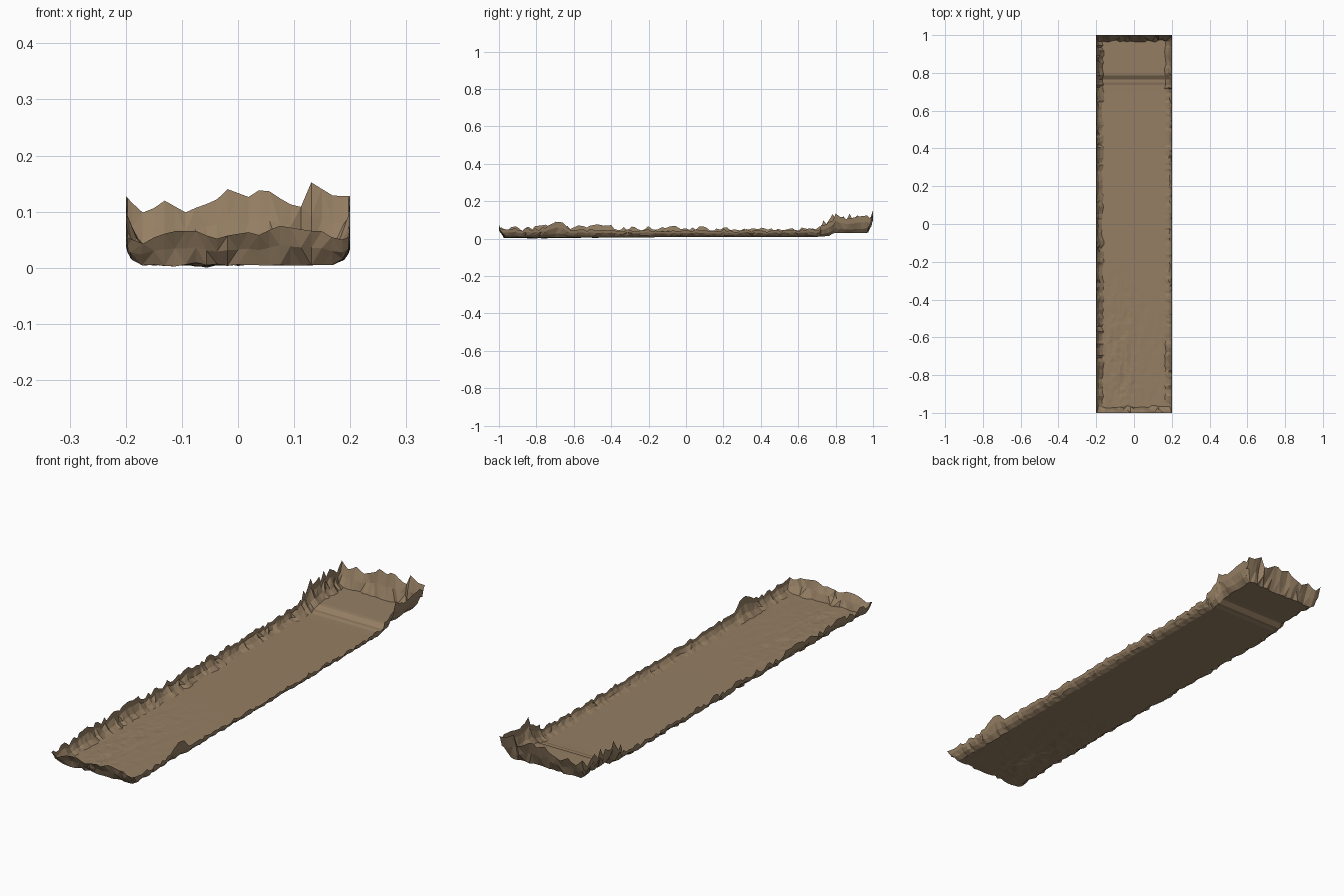
import bpy, bmesh, math, random
from mathutils import noise, Vector

if "Cube" in bpy.data.objects:
    bpy.data.objects.remove(bpy.data.objects["Cube"])

random.seed(7)

def lerp_table(table, t):
    """Piecewise linear profile lookup."""
    if t <= table[0][0]:
        return table[0][1]
    for (a, va), (b, vb) in zip(table, table[1:]):
        if t <= b:
            return va + (vb - va) * (t - a) / (b - a)
    return table[-1][1]

# Rim heights along the four edges, and the floor's long profile
FRONT = [(-.2, .06), (-.165, .046), (-.145, .062), (-.11, .07), (-.06, .07), (-.05, .05), (-.03, .06),
         (.02, .068), (.04, .062), (.07, .08), (.13, .07), (.14, .075), (.18, .052), (.2, .06)]
BACK = [(-.2, .132), (-.165, .1), (-.125, .128), (-.1, .1), (-.06, .118), (-.045, .118), (-.02, .145),
        (.02, .13), (.045, .148), (.075, .128), (.11, .108), (.13, .157), (.17, .132), (.2, .132)]
LEFT = [(-1, .062), (-.85, .055), (-.75, .072), (-.6, .06), (-.47, .08), (-.35, .056), (0, .064),
        (.2, .052), (.6, .058), (.71, .06), (.73, .09), (.78, .122), (.97, .112), (1, .13)]
RIGHT = [(-1, .062), (-.83, .05), (-.76, .06), (-.69, .105), (-.62, .055), (-.4, .048), (0, .05),
         (.5, .046), (.71, .052), (.74, .09), (.8, .125), (.97, .115), (1, .13)]
FLOOR = [(-1, .009), (-.2, .0115), (.7, .014), (.735, .015), (.75, .019), (.765, .019),
         (.785, .032), (.8, .034), (1, .036)]

def floor_height(x, y):
    z = lerp_table(FLOOR, y)
    rough = max(0.0, min(1.0, (-.15 - y) / .5))
    groove = .3 + math.exp(-((x + .07) / .06) ** 2)
    n = noise.noise(Vector((x * 45, y * 9, 2.0))) + .5 * noise.noise(Vector((x * 70, y * 35, 5.0)))
    return z + .005 * rough * groove * n

# Grid lines: rim, two wall folds, wall foot, then floor
side = [(.2, 1), (.197, .62), (.187, .24), (.168, 0)]
inner = [-.168 + .336 * i / 18 for i in range(1, 18)]
cols = [(-x, f) for x, f in side] + [(x, 0) for x in inner] + [(x, f) for x, f in reversed(side)]
end = [(1, 1), (.986, .5), (.967, 0)]
ys = [-.967 + 1.934 * i / 106 for i in range(1, 106)]
ys = [y + random.uniform(-.005, .005) for y in ys if abs(y - .765) > .045]
ys = sorted(ys + [.722, .735, .75, .765, .785, .8])
rows = [(-y, f) for y, f in end] + [(y, 0) for y in ys] + [(y, f) for y, f in reversed(end)]

bm = bmesh.new()
grid = []
for y, fy in rows:
    # jagged rim for this row, left and right
    amp = .022 if y > .72 else .012
    rim = {-1: lerp_table(LEFT, y) + random.uniform(-amp, amp),
           1: lerp_table(RIGHT, y) + random.uniform(-amp, amp) * .7}
    fold = {-1: random.uniform(-.5, 1), 1: random.uniform(-.5, 1)}
    line = []
    for x, fx in cols:
        s = -1 if x < 0 else 1
        base = floor_height(x, y)
        lift = fx * (rim[s] - base)
        px, py = x, y
        if fy > 0:
            top = lerp_table(BACK if y > 0 else FRONT, x)
            lift = max(lift if fy < 1 else 0, fy * (top - base))
            if fx == 1 and fy == 1:
                lift = top - base
        # crumple the foot and folds of the walls
        if abs(x) > .16 and abs(x) < .19:
            px -= s * fold[s] * (.010 if s < 0 else .006)
        if .95 < abs(y) < .99 and abs(x) < .16:
            py += random.uniform(-.007, .007)
        line.append(bm.verts.new((px, py, base + lift)))
    grid.append(line)

for a, b in zip(grid, grid[1:]):
    for i in range(len(a) - 1):
        # split each cell into two triangles, random diagonal
        q = (a[i], a[i + 1], b[i + 1], b[i])
        if random.random() < .5:
            q = q[1:] + q[:1]
        bm.faces.new((q[0], q[1], q[2]))
        bm.faces.new((q[0], q[2], q[3]))

# Stand on z = 0
low = min(v.co.z for v in bm.verts)
for v in bm.verts:
    v.co.z -= low

mesh = bpy.data.meshes.new("earth_trench")
bm.to_mesh(mesh)
bm.free()
earth = bpy.data.materials.new("brown earth")
earth.diffuse_color = (.30, .21, .125, 1)
earth.use_nodes = True
earth.node_tree.nodes["Principled BSDF"].inputs["Base Color"].default_value = earth.diffuse_color
mesh.materials.append(earth)
trench = bpy.data.objects.new("earth_trench", mesh)
bpy.context.collection.objects.link(trench)
